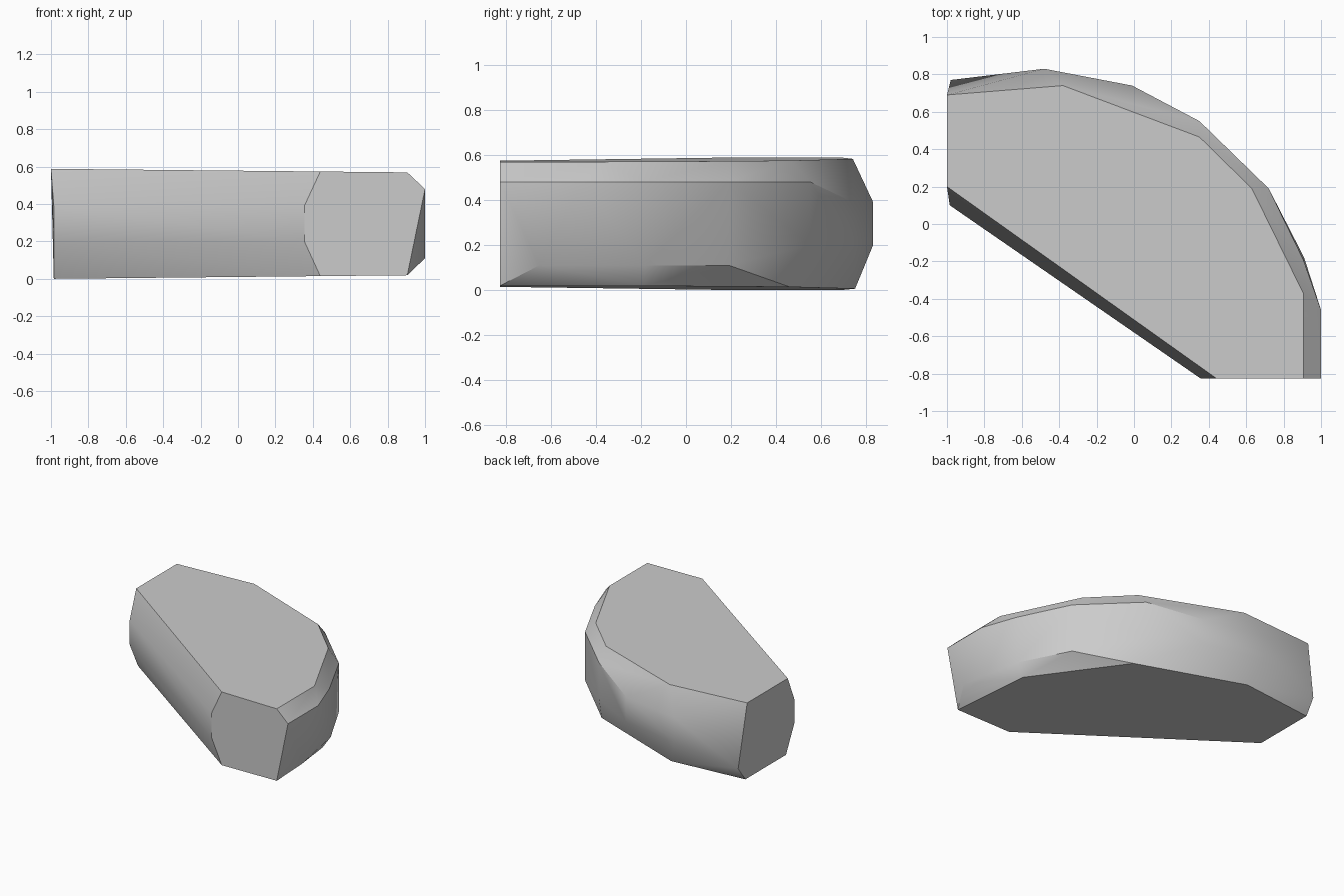
import bpy, bmesh, math

cube = bpy.data.objects.get("Cube")
if cube:
    bpy.data.objects.remove(cube, do_unlink=True)

# Plain grey stone material
stone = bpy.data.materials.new("stone_grey")
stone.use_nodes = True
grey = (0.6, 0.6, 0.6, 1)
stone.diffuse_color = grey
stone.node_tree.nodes["Principled BSDF"].inputs["Base Color"].default_value = grey


def ring(outline, height, slope=0.0):
    """Lift a plan outline to a height that may tilt along x."""
    return [(x, y, height + slope * x) for x, y in outline]


# Flat cap outlines
top = [(-1, 0.2), (-1, 0.69), (-0.38, 0.74), (0.35, 0.465), (0.63, 0.19),
       (0.905, -0.37), (0.905, -0.825), (0.44, -0.825)]
bottom = [(-0.985, 0.2), (-0.985, 0.69), (-0.4, 0.75), (0.39, 0.46),
          (0.85, -0.19), (0.905, -0.825), (0.44, -0.825)]

# Chamfer outlines at the shoulders and the belly
shoulder = [(1, -0.825), (1, -0.46), (0.905, -0.19), (0.72, 0.19), (0.35, 0.55)]
foot = [(1, -0.65), (0.91, -0.18), (0.72, 0.19), (-0.98, 0.77)]
belly = [(-0.985, 0.1), (-0.48, 0.83), (-0.01, 0.74), (0.35, 0.55), (0.355, -0.825)]

points = ring(top, 0.578, -0.01) + ring(bottom, 0.01, 0.01)
points += ring(shoulder, 0.48) + ring(foot, 0.11)
points += ring(belly, 0.39) + ring(belly, 0.2)

# Stone body: faceted shell around the outlines
bm = bmesh.new()
for p in points:
    bm.verts.new(p)
hull = bmesh.ops.convex_hull(bm, input=bm.verts)
loose = {v for v in hull["geom_interior"] + hull["geom_unused"]
         if isinstance(v, bmesh.types.BMVert)}
bmesh.ops.delete(bm, geom=list(loose), context="VERTS")
bmesh.ops.dissolve_limit(bm, angle_limit=math.radians(1), verts=bm.verts, edges=bm.edges)
bmesh.ops.recalc_face_normals(bm, faces=bm.faces)

mesh = bpy.data.meshes.new("curved_stone")
bm.to_mesh(mesh)
bm.free()
mesh.materials.append(stone)
body = bpy.data.objects.new("curved_stone", mesh)
bpy.context.collection.objects.link(body)

# Soft sides, crisp cap edges
bpy.ops.object.select_all(action="DESELECT")
body.select_set(True)
bpy.context.view_layer.objects.active = body
bpy.ops.object.shade_smooth_by_angle(angle=math.radians(30))
